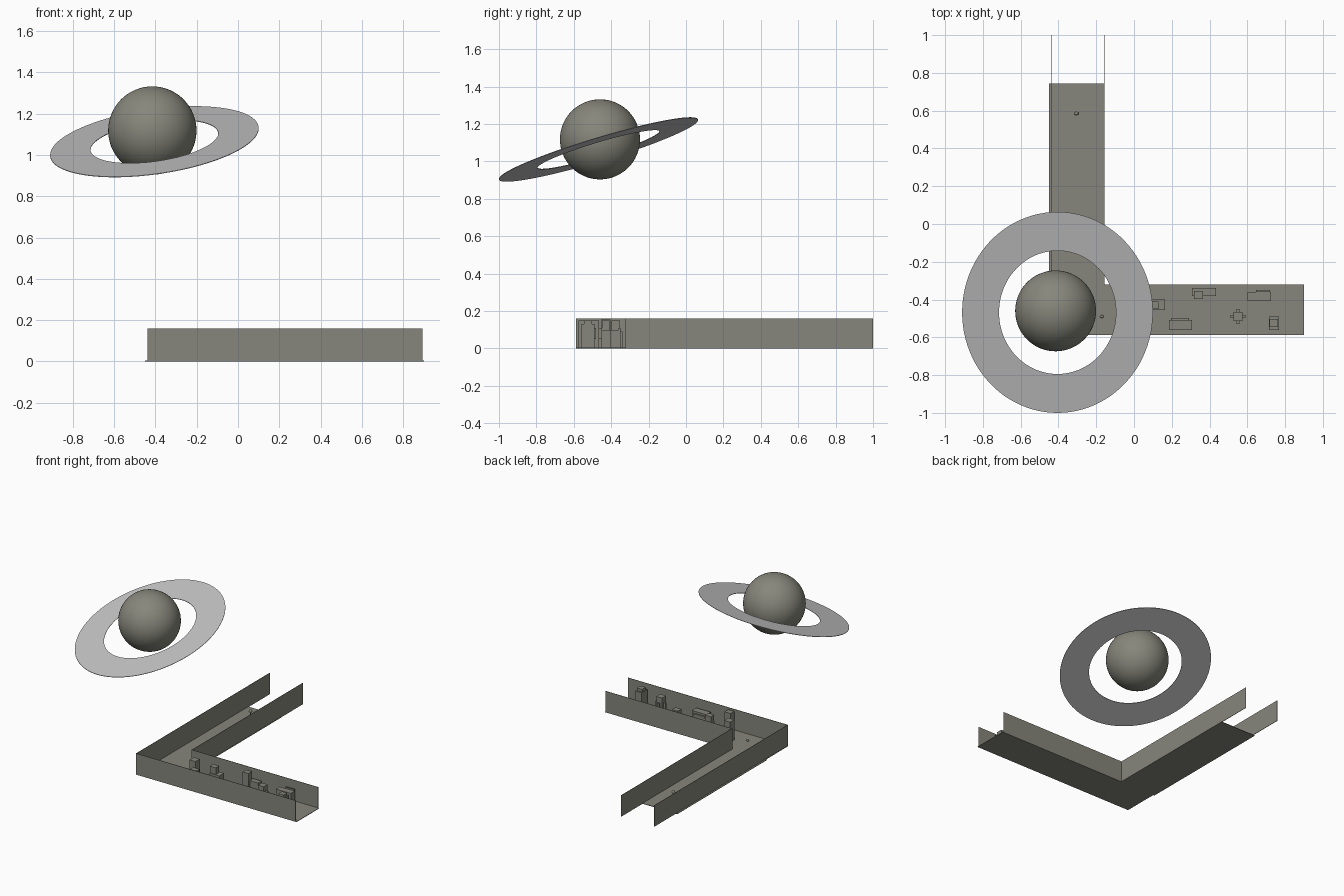
import bpy, bmesh, math
from mathutils import Matrix

if "Cube" in bpy.data.objects:
    bpy.data.objects.remove(bpy.data.objects["Cube"])

def material(name, rgb):
    m = bpy.data.materials.new(name)
    m.diffuse_color = (*rgb, 1)
    m.use_nodes = True
    m.node_tree.nodes["Principled BSDF"].inputs["Base Color"].default_value = m.diffuse_color
    return m

STONE = material("olive_grey", (0.24, 0.24, 0.20))
PALE = material("pale_grey", (0.55, 0.55, 0.55))

def finish(name, bm, mat):
    me = bpy.data.meshes.new(name)
    bm.normal_update()
    bm.to_mesh(me)
    bm.free()
    me.materials.append(mat)
    ob = bpy.data.objects.new(name, me)
    bpy.context.collection.objects.link(ob)
    return ob

def boxes(name, parts):
    """Each part is (x0, x1, y0, y1, z0, z1)."""
    bm = bmesh.new()
    for x0, x1, y0, y1, z0, z1 in parts:
        m = Matrix.Translation(((x0 + x1) / 2, (y0 + y1) / 2, (z0 + z1) / 2)) \
            @ Matrix.Diagonal((x1 - x0, y1 - y0, z1 - z0, 1))
        bmesh.ops.create_cube(bm, size=1, matrix=m)
    return finish(name, bm, STONE)

def ball(name, centre, radii, seg=24):
    bm = bmesh.new()
    bmesh.ops.create_uvsphere(bm, u_segments=seg, v_segments=seg // 2, radius=1,
                              matrix=Matrix.Translation(centre) @ Matrix.Diagonal((*radii, 1)))
    for f in bm.faces:
        f.smooth = True
    return finish(name, bm, STONE)

# L-shaped corridor: floor slabs
F = 0.004
boxes("floor_long_arm", [(-0.45, -0.155, -0.32, 0.745, 0, F)])
boxes("floor_room_arm", [(-0.44, 0.9, -0.588, -0.32, 0, F)])

# corridor walls
T, H = 0.003, 0.16
boxes("outer_side_wall", [(-0.438, -0.438 + T, -0.588, 1.0, 0, H)])
boxes("inner_side_wall", [(-0.16, -0.16 + T, -0.32, 1.0, 0, H)])
boxes("outer_front_wall", [(-0.438, 0.893, -0.588, -0.588 + T, 0, H)])
boxes("inner_front_wall", [(-0.16, 0.893, -0.32 - T, -0.32, 0, H)])

# furniture in the room arm
boxes("entry_cabinet", [(-0.085, -0.035, -0.455, -0.405, F, 0.155)])
boxes("corner_cabinet", [(0.0, 0.05, -0.575, -0.53, F, 0.15)])
boxes("counter", [(0.08, 0.164, -0.455, -0.40, F, 0.10), (0.08, 0.13, -0.45, -0.41, 0.10, 0.15)])
boxes("sofa", [(0.185, 0.307, -0.56, -0.508, F, 0.10), (0.195, 0.29, -0.508, -0.498, F, 0.085)])
boxes("desk", [(0.307, 0.434, -0.38, -0.34, F, 0.09), (0.317, 0.365, -0.397, -0.354, F, 0.15)])
boxes("pillar_table", [(0.526, 0.574, -0.514, -0.466, F, 0.15),
                       (0.51, 0.59, -0.498, -0.482, 0.05, 0.11),
                       (0.542, 0.558, -0.53, -0.45, 0.05, 0.11)])
boxes("bench", [(0.60, 0.725, -0.407, -0.36, F, 0.10), (0.645, 0.72, -0.36, -0.35, F, 0.11)])
boxes("armchair", [(0.714, 0.767, -0.56, -0.49, F, 0.13), (0.718, 0.762, -0.545, -0.503, 0.13, 0.15)])

# small objects in the corridor
ball("floor_pebble", (-0.17, -0.49, 0.008), (0.01, 0.008, 0.008), 12)
ball("hanging_pod", (-0.305, 0.585, 0.065), (0.014, 0.01, 0.012), 12)
boxes("pod_stem", [(-0.308, -0.302, 0.582, 0.588, F, 0.06)])

# planet
ball("planet", (-0.415, -0.46, 1.118), (0.214, 0.214, 0.214), 64)

# tilted, slightly elliptical ring
bm = bmesh.new()
N, half = 96, 0.0015
loops = []
for k, dz in ((0.613, -half), (1, -half), (1, half), (0.613, half)):
    row = []
    for i in range(N):
        a = 2 * math.pi * i / N
        dx, dy = 0.505 * k * math.cos(a), 0.532 * k * math.sin(a)
        row.append(bm.verts.new((-0.405 + dx, -0.468 + dy, 1.064 + 0.129 * dx + 0.297 * dy + dz)))
    loops.append(row)
for j in range(4):
    p, q = loops[j], loops[(j + 1) % 4]
    for i in range(N):
        n = (i + 1) % N
        bm.faces.new((p[i], p[n], q[n], q[i]))
bmesh.ops.recalc_face_normals(bm, faces=bm.faces)
finish("planet_ring", bm, PALE)
